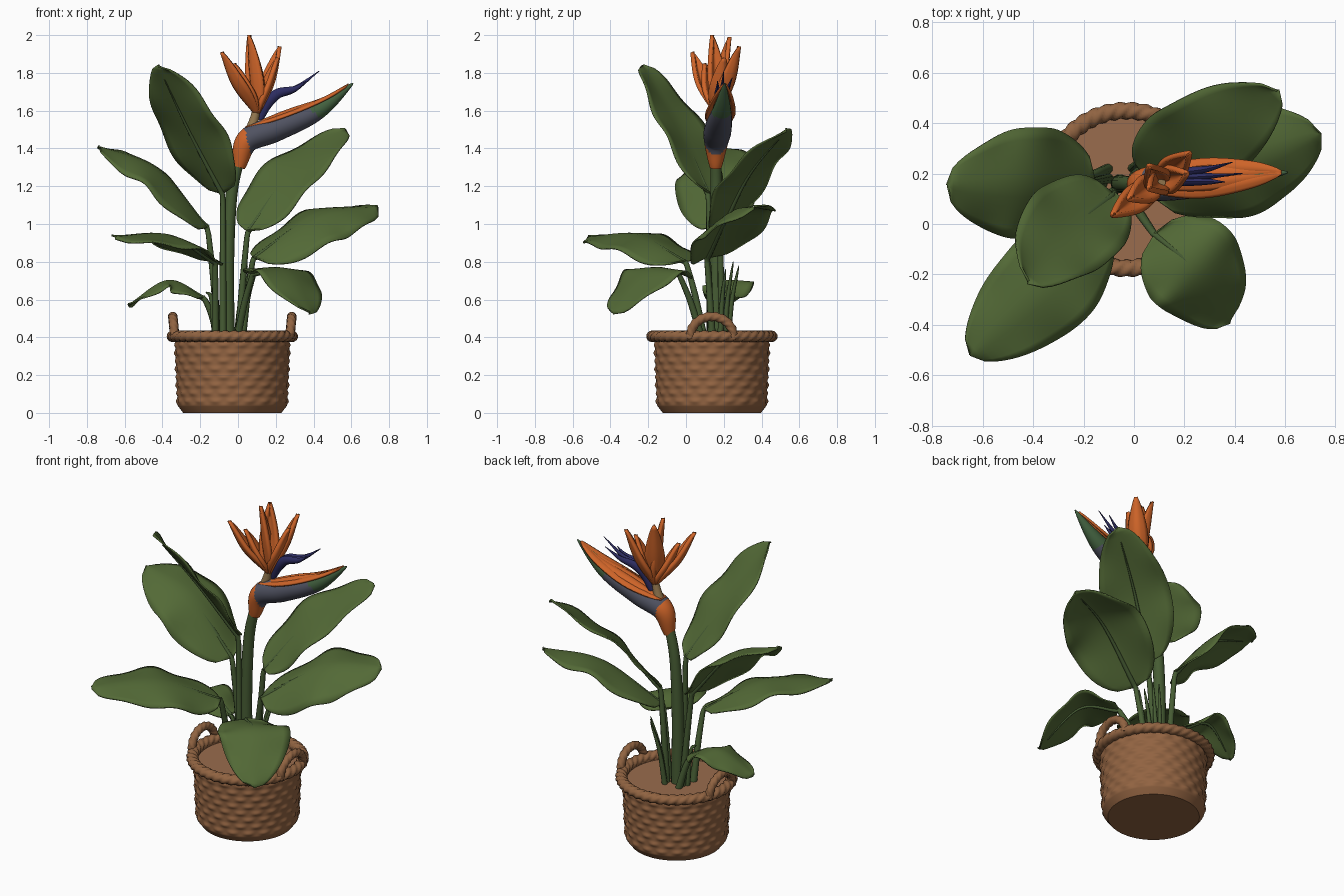
import bpy, bmesh
from math import sin, cos, pi
from mathutils import Vector as V

if "Cube" in bpy.data.objects:
    bpy.data.objects.remove(bpy.data.objects["Cube"])


def material(name, r, g, b):
    m = bpy.data.materials.new(name)
    m.use_nodes = True
    m.diffuse_color = (r, g, b, 1)
    bsdf = m.node_tree.nodes["Principled BSDF"]
    bsdf.inputs["Base Color"].default_value = (r, g, b, 1)
    bsdf.inputs["Roughness"].default_value = 0.8
    return m


LEAF = material("leaf green", .086, .142, .037)
STEM = material("stem green", .062, .108, .034)
ORANGE = material("petal orange", .63, .13, .022)
SLATE = material("sheath slate", .08, .085, .12)
TIP = material("sheath tip green", .055, .12, .05)
BLUE = material("petal blue", .026, .026, .12)
WICKER = material("wicker brown", .285, .125, .053)
ROPE = material("rope brown", .28, .125, .053)
SOIL = material("soil brown", .32, .15, .075)
TAN = material("flower heart tan", .3, .19, .08)
CENTRE = V((-.03, .137, 0))


def sheet(name, rows, mats, wrap=False, loop=False, rule=None, thick=0):
    """Skin a grid of points: wrap joins each row, loop joins last row to first."""
    bm = bmesh.new()
    grid = [[bm.verts.new(p) for p in row] for row in rows]
    n, m = len(rows), len(rows[0])
    for i in range(n if loop else n - 1):
        for j in range(m if wrap else m - 1):
            a, b = grid[i], grid[(i + 1) % n]
            k = (j + 1) % m
            bm.faces.new((a[j], a[k], b[k], b[j]))
    if wrap and not loop:
        bm.faces.new(grid[0][::-1])
        bm.faces.new(grid[-1])
    bmesh.ops.recalc_face_normals(bm, faces=bm.faces)
    for f in bm.faces:
        f.smooth = True
        if rule:
            f.material_index = rule(f.calc_center_median())
    mesh = bpy.data.meshes.new(name)
    bm.to_mesh(mesh)
    bm.free()
    mesh.set_sharp_from_angle(angle=.85)
    for mat in mats:
        mesh.materials.append(mat)
    ob = bpy.data.objects.new(name, mesh)
    bpy.context.collection.objects.link(ob)
    if thick:
        mod = ob.modifiers.new("thickness", "SOLIDIFY")
        mod.thickness = thick
        mod.offset = 0


def path(points, n):
    """Smooth curve through a few points."""
    p = [V(q) for q in points]
    p = [2 * p[0] - p[1]] + p + [2 * p[-1] - p[-2]]
    out = []
    spans = len(p) - 3
    for i in range(n + 1):
        u = i / n * spans
        k = min(int(u), spans - 1)
        t = u - k
        a, b, c, d = p[k:k + 4]
        out.append(b + t * .5 * (c - a + t * (2 * a - 5 * b + 4 * c - d + t * (3 * (b - c) + d - a))))
    return out


def tangent(pts, i, loop=False):
    n = len(pts)
    a, b = ((i - 1) % n, (i + 1) % n) if loop else (max(i - 1, 0), min(i + 1, n - 1))
    return (pts[b] - pts[a]).normalized()


def tube(name, pts, radius, mats, sides=10, ref=(0, 1, 0), loop=False, strands=0, rule=None):
    """Sweep an ellipse along a path; strands adds a rope twist."""
    rows = []
    for i, p in enumerate(pts):
        u = i / (len(pts) - (0 if loop else 1))
        t = tangent(pts, i, loop)
        s = t.cross(V(ref)).normalized()
        w = t.cross(s)
        ra, rb = radius(u)
        row = []
        for j in range(sides):
            a = 2 * pi * j / sides
            k = .82 + .26 * abs(sin(1.5 * a + strands * pi * u)) if strands else 1
            row.append(p + s * ra * k * cos(a) + w * rb * k * sin(a))
        rows.append(row)
    sheet(name, rows, mats, True, loop, rule)


def blade(name, pts, side, width, mat, cup=.2, wave=0, power=.52, thick=.008, cols=10):
    """Leaf or petal surface along a midrib; returns the underside direction."""
    n = len(pts) - 1
    side = V(side)
    mid = tangent(pts, n // 2)
    flip = 1 if side.cross(mid).z > 0 else -1
    rows = []
    for i, p in enumerate(pts):
        u = i / n
        t = tangent(pts, i)
        s = (side - t * side.dot(t)).normalized()
        up = s.cross(t) * flip
        w = width * max(sin(pi * u ** .83), 0) ** power + .002
        row = []
        for j in range(cols + 1):
            v = 2 * j / cols - 1
            ripple = wave * v * v * sin(15 * u + (2 if v > 0 else 0))
            row.append(p + s * w * v + up * (cup * w * abs(v) ** 1.4 + ripple))
        rows.append(row)
    sheet(name, rows, [mat], thick=thick)
    return -(side.cross(mid).normalized()) * flip


# Woven basket: each row of weave bulges over alternate uprights
def ring(r, z, count=200, weave=None):
    out = []
    for j in range(count):
        a = 2 * pi * j / count
        k = r + (weave(a) if weave else 0)
        out.append(CENTRE + V((k * cos(a), k * sin(a), z)))
    return out


rings = [ring(.26, 0), ring(.286, .034)]
ROWS, STEPS = 8, 6
for i in range(ROWS * STEPS + 1):
    q = i / STEPS
    z = .04 + .34 * q / ROWS
    bulge = sin(pi * q) ** 2
    rings.append(ring(.288 + .04 * z, z, weave=lambda a: bulge * (.004 + .005 * cos(20 * a + pi * int(q)))))
rings += [ring(.30, .4), ring(.285, .4), ring(.28, .37)]
sheet("basket", rings, [WICKER], wrap=True)
sheet("soil", [ring(.295, .37, 48), ring(.295, .388, 48)], [SOIL], wrap=True)

# Rope rim and the two handles
circle = [CENTRE + V((.313 * cos(2 * pi * i / 240), .313 * sin(2 * pi * i / 240), .405)) for i in range(240)]
tube("rope_rim", circle, lambda u: (.033, .029), [ROPE], 18, (0, 0, 1), True, 40)
for sign, name in ((-1, "right_handle"), (1, "left_handle")):
    arc = []
    for i in range(61):
        a = -.15 + (pi + .3) * i / 60
        arc.append(CENTRE + V((sign * (.305 + .01 * sin(a)), .112 * cos(a), .41 + .1 * sin(a))))
    tube(name, arc, lambda u: (.024, .024), [ROPE], 14, (1, 0, 0), False, 10)

# Leaves: name, root, base, middle, tip, side direction, half width, cup
LEAVES = [
    ("left_back_leaf", (-.1, .18), (-.16, .17, .98), (-.43, .15, 1.29), (-.74, .15, 1.41), (.1, .9, .22), .225, -.25),
    ("tall_leaf", (-.08, .13), (-.08, .12, 1.16), (-.26, -.03, 1.5), (-.42, -.23, 1.84), (.75, -.6, .1), .2, .1),
    ("left_front_leaf", (-.12, .1), (-.12, .0, .8), (-.36, -.26, .94), (-.65, -.52, .93), (.7, -.7, -.15), .205, -.2),
    ("right_front_leaf", (-.01, .09), (.08, -.04, .74), (.25, -.19, .755), (.38, -.39, .53), (.7, .6, -.05), .205, -.1),
    ("right_back_leaf", (.0, .19), (.05, .18, .96), (.27, .33, 1.26), (.57, .53, 1.5), (.75, -.65, -.1), .2, .0),
    ("right_leaf", (.02, .14), (.08, .11, .82), (.42, .23, 1.05), (.74, .36, 1.09), (.4, -.85, -.3), .23, -.32),
    ("low_back_leaf", (-.1, .22), (-.18, .19, .61), (-.37, .22, .7), (-.58, .16, .57), (.1, .9, .1), .135, -.25),
]
for name, root, base, mid, tip, side, width, cup in LEAVES:
    rib = path([base, mid, tip], 28)
    under = blade(name, rib, side, width, LEAF, cup, .012)
    start = V((*root, .37))
    bend = start.lerp(V(base), .55) + V((0, 0, .03)) - (V(base) - start) * V((.1, .1, 0)).length * .3
    stalk = path([start, bend, base], 14)[:-1] + [p + under * .006 for p in rib[:26]]
    tube(name + "_stalk", stalk, lambda u: (.021 - .018 * u, .021 - .018 * u), [STEM], 8, (.3, 1, .1))

# Young shoots between the stalks
for i, (x, y, dx, dy, h) in enumerate([(.0, .2, .07, .05, .8), (.02, .18, .08, .03, .76), (-.01, .22, .06, .06, .78),
                                       (-.12, .16, -.05, -.02, .64), (.02, .13, .05, .0, .8)]):
    shoot = path([(x, y, .37), (x + dx * .4, y + dy * .4, .6), (x + dx, y + dy, h)], 10)
    tube(f"shoot_{i + 1}", shoot, lambda u: (.002 + .015 * (1 - u) ** .6,) * 2, [STEM], 8)

# Flower stem
stem = path([(-.055, .16, .37), (-.055, .16, .8), (-.035, .16, 1.15), (.01, .158, 1.36)], 24)
tube("flower_stem", stem, lambda u: (.038 - .01 * u,) * 2, [STEM], 14)

# Pointed sheath: orange neck, slate body, green tip
sheath = path([(.004, .157, 1.3), (.05, .16, 1.44), (.2, .17, 1.505), (.42, .19, 1.6), (.61, .205, 1.745)], 60)


def sheath_rule(c):
    if c.x - .25 * (1.5 - c.z) < .035:
        return 0
    return 2 if c.x + 1.2 * (c.z - 1.6) > .39 else 1


tube("flower_sheath", sheath, lambda u: (.003 + .066 * sin(pi * (.12 + .88 * u)) ** .8,
     .003 + .07 * sin(pi * (.12 + .88 * u)) ** .9), [ORANGE, SLATE, TIP], 24, rule=sheath_rule)

# Orange petals lying along the sheath
for i, dy in enumerate((-.046, -.016, .016, .046)):
    lie = path([(.04, .165 + dy * .5, 1.51), (.25, .18 + dy, 1.605 - abs(dy) * .5),
                (.45, .195 + dy * .6, 1.665), (.585, .205 + dy * .1, 1.738)], 20)
    blade(f"resting_petal_{i + 1}", lie, (0, 1, 0), .03, ORANGE, -.4, 0, .7, .012, 6)

# Fan of upright orange petals
heart = V((.1, .165, 1.58))
tube("flower_heart", path([(.07, .165, 1.5), (.09, .165, 1.57), (.11, .165, 1.67)], 8),
     lambda u: (.03 - .014 * u,) * 2, [TAN], 10)
for i, tip in enumerate([(-.085, .035, 1.91), (.06, .14, 2.0), (.06, .23, 1.99),
                         (.22, .28, 1.94), (.21, .2, 1.88), (-.02, .1, 1.85)]):
    tip = V(tip)
    away = V((tip.x - heart.x, tip.y - heart.y, 0))
    fan = path([heart, heart.lerp(tip, .45) + away * .17, tip], 16)
    blade(f"upright_petal_{i + 1}", fan, (-away.y, away.x, 0), .05, ORANGE, .7, 0, .85, .022, 6)

# Blue arrow petals
for i, (dy, x, z) in enumerate([(0, .43, 1.81), (-.022, .36, 1.755), (.03, .39, 1.775)]):
    dart = path([(.115, .18, 1.55), (.155, .18 + dy * .3, 1.635), (.21, .185 + dy * .7, 1.69),
                 (.3, .19 + dy, 1.715), (x, .2 + dy * 1.5, z)], 24)
    tube(f"blue_petal_{i + 1}", dart, lambda u: (.002 + .026 * sin(pi * (.2 + .8 * u)) ** 1.2,
         .002 + .018 * sin(pi * (.2 + .8 * u)) ** 1.2), [BLUE], 8)
